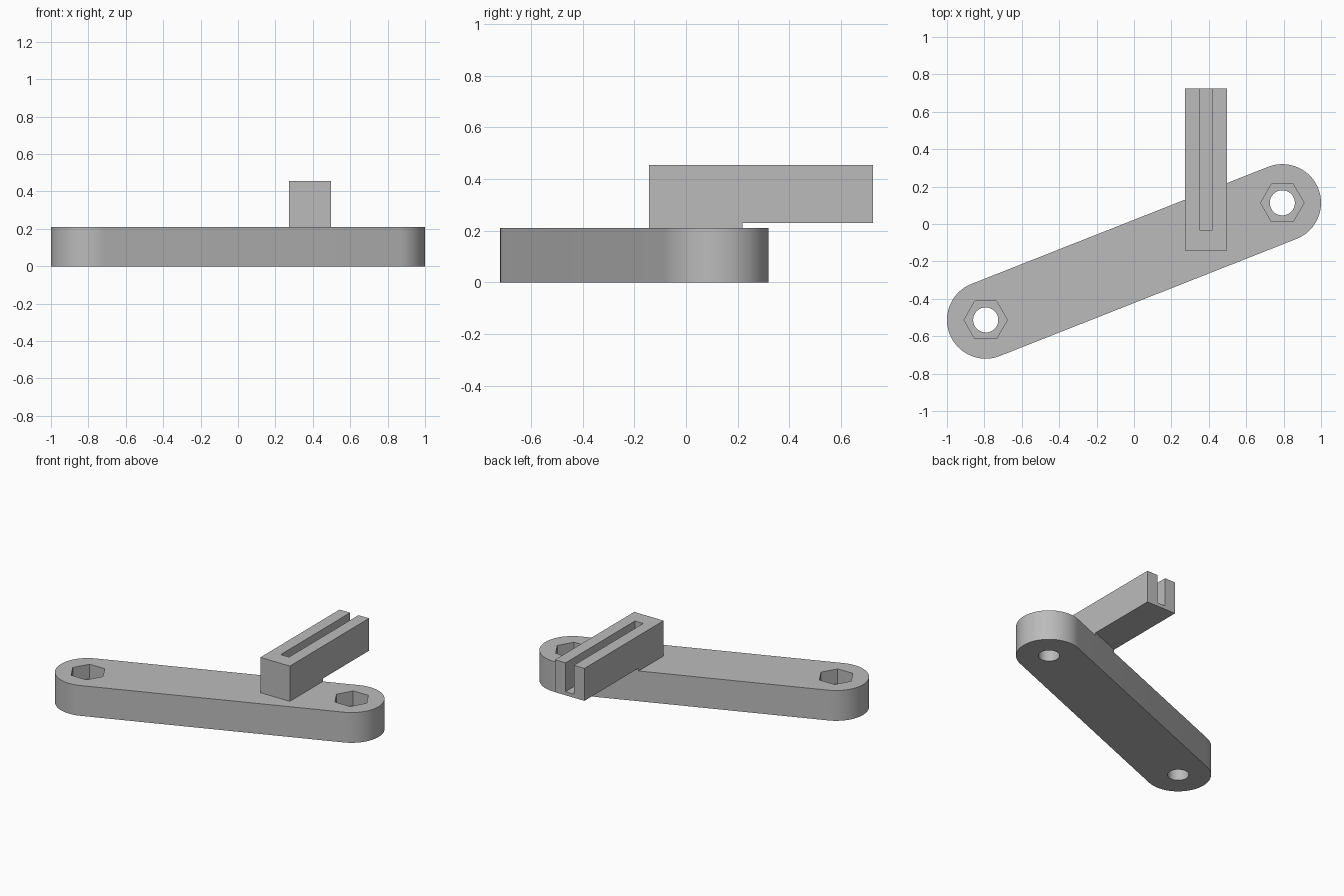
import bpy
import bmesh
from math import pi, cos, sin, atan2, radians

if "Cube" in bpy.data.objects:
    bpy.data.objects.remove(bpy.data.objects["Cube"], do_unlink=True)

grey = bpy.data.materials.new("mid grey")
grey.use_nodes = True
grey.diffuse_color = (0.5, 0.5, 0.5, 1)
grey.node_tree.nodes["Principled BSDF"].inputs["Base Color"].default_value = (0.5, 0.5, 0.5, 1)


def prism(name, outline, z0, z1):
    """Extrude a flat counter-clockwise outline from z0 up to z1."""
    bm = bmesh.new()
    face = bm.faces.new([bm.verts.new((x, y, z0)) for x, y in outline])
    top = bmesh.ops.extrude_face_region(bm, geom=[face])["geom"]
    verts = [v for v in top if isinstance(v, bmesh.types.BMVert)]
    bmesh.ops.translate(bm, verts=verts, vec=(0, 0, z1 - z0))
    bmesh.ops.recalc_face_normals(bm, faces=bm.faces[:])
    mesh = bpy.data.meshes.new(name)
    bm.to_mesh(mesh)
    bm.free()
    mesh.materials.append(grey)
    ob = bpy.data.objects.new(name, mesh)
    bpy.context.collection.objects.link(ob)
    return ob


def arc(centre, radius, start, sweep, steps):
    return [(centre[0] + radius * cos(start + sweep * i / steps),
             centre[1] + radius * sin(start + sweep * i / steps)) for i in range(steps + 1)]


def ring(centre, radius, sides):
    return arc(centre, radius, 0, 2 * pi, sides)[:-1]


def cut(ob, cutters):
    """Subtract the cutters, apply the result and remove them."""
    for c in cutters:
        mod = ob.modifiers.new("cut", "BOOLEAN")
        mod.operation = "DIFFERENCE"
        mod.solver = "EXACT"
        mod.object = c
    bpy.context.view_layer.update()
    graph = bpy.context.evaluated_depsgraph_get()
    mesh = bpy.data.meshes.new_from_object(ob.evaluated_get(graph))
    ob.modifiers.clear()
    ob.data = mesh
    for c in cutters:
        bpy.data.objects.remove(c, do_unlink=True)


# Slanted link plate with rounded ends
thick, radius = 0.21, 0.207
left_end, right_end = (0.793, 0.113), (-0.793, -0.513)
rise = left_end[1] - right_end[1]
run = left_end[0] - right_end[0]
tilt = atan2(rise, run)
outline = (arc(left_end, radius, tilt - pi / 2, pi, 40)
           + arc(right_end, radius, tilt + pi / 2, pi, 40))
plate = prism("link_plate", outline, 0, thick)

# Bolt holes with hexagonal nut pockets
cutters = []
for end in (left_end, right_end):
    cutters.append(prism("bolt_hole", ring(end, 0.067, 48), -0.1, 0.4))
    cutters.append(prism("nut_pocket", ring(end, 0.116, 6), 0.11, 0.4))
cut(plate, cutters)
plate.data.shade_smooth()
plate.data.set_sharp_from_angle(angle=radians(30))

# Slotted arm: U-shaped outline over a thin floor
x0, x1, front, back = 0.272, 0.498, -0.143, 0.725
s0, s1, slot_front = 0.353, 0.417, -0.036
gap, floor, top = 0.23, 0.255, 0.455
arm = prism("slotted_arm", [(x0, front), (x1, front), (x1, back), (x0, back)], gap, top)
slot = [(s0, slot_front), (s1, slot_front), (s1, back + 0.1), (s0, back + 0.1)]
cut(arm, [prism("slot", slot, floor, top + 0.1)])


# Spacer pad under the arm, trimmed to the plate edge
def edge_y(x):
    return left_end[1] + radius / cos(tilt) + (x - left_end[0]) * rise / run


prism("spacer_pad", [(x0, front), (x1, front), (x1, edge_y(x1)), (x0, edge_y(x0))], thick, gap)
